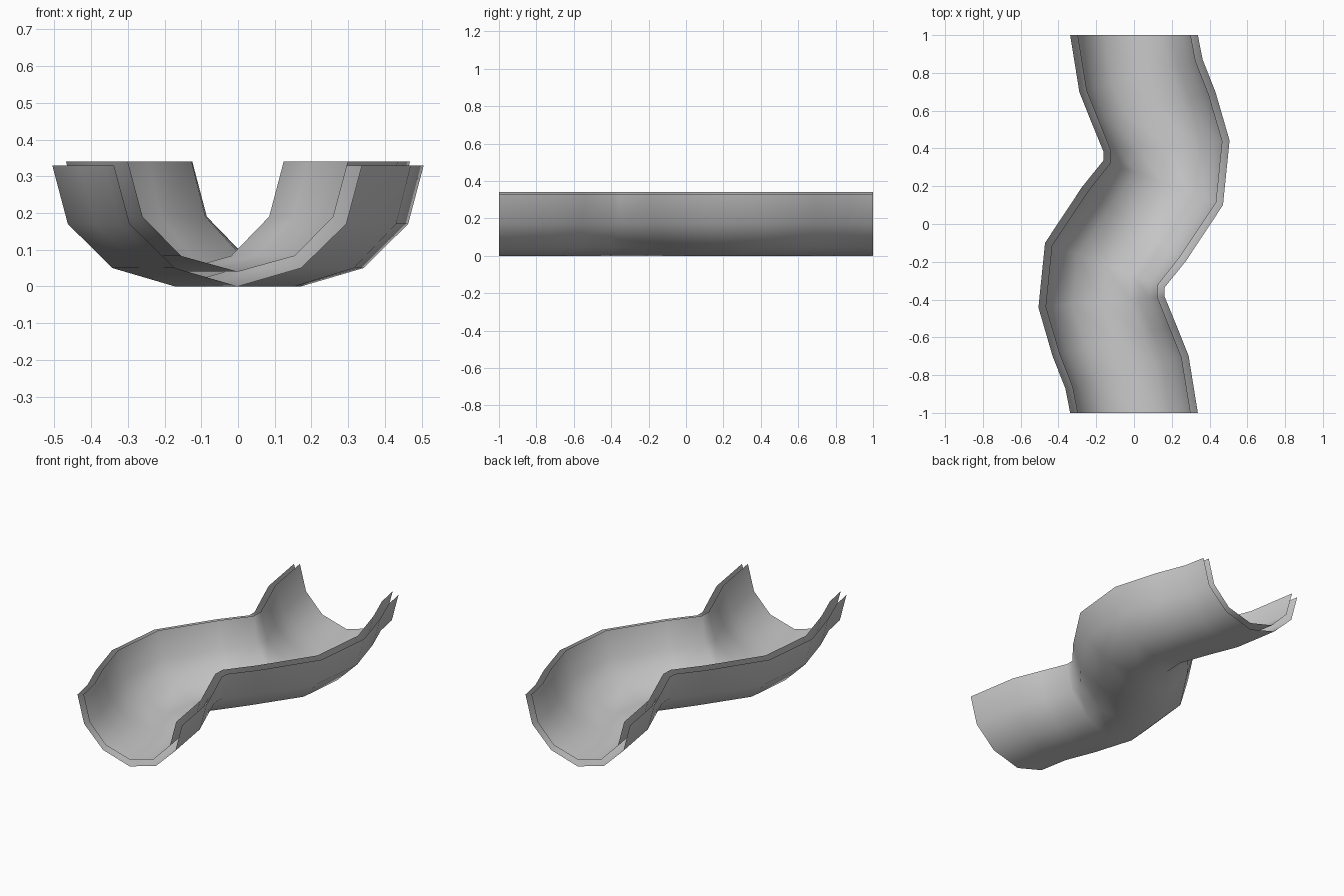
import bpy
import bmesh
from mathutils import Vector

if "Cube" in bpy.data.objects:
    bpy.data.objects.remove(bpy.data.objects["Cube"])

HALF_WIDTH = 0.338

# left and right rim points of the S path, from the back end to the middle
STATIONS = [((-0.338, 1.0), (0.338, 1.0)),
            ((-0.289, 0.697), (0.363, 0.872)),
            ((-0.226, 0.54), (0.432, 0.697)),
            ((-0.162, 0.384), (0.506, 0.442)),
            ((-0.162, 0.336), (0.471, 0.1)),
            ((-0.275, 0.196), (0.275, -0.196))]
path = [(Vector(l), Vector(r)) for l, r in STATIONS]
# the front half is the back half turned 180 degrees
path += [(-r, -l) for l, r in reversed(path[:-1])]

# half cross-sections (offset from centre, height), rim to bottom
OUTER = [(0.338, 0.33), (0.295, 0.17), (0.172, 0.05), (0, 0)]
INNER = [(0.30, 0.34), (0.26, 0.19), (0.155, 0.083), (0, 0.04)]


def sweep(name, half, face_up):
    profile = [(-x, z) for x, z in half] + half[-2::-1]
    bm = bmesh.new()
    rows = []
    for left, right in path:
        mid, side = (left + right) / 2, (right - left) / 2
        row = []
        for x, z in profile:
            p = mid + side * (x / HALF_WIDTH)
            row.append(bm.verts.new((p.x, p.y, z)))
        rows.append(row)
    for a, b in zip(rows, rows[1:]):
        for i in range(len(profile) - 1):
            quad = [a[i], b[i], b[i + 1], a[i + 1]]
            f = bm.faces.new(quad if face_up else quad[::-1])
            f.smooth = True
    mesh = bpy.data.meshes.new(name)
    bm.to_mesh(mesh)
    bm.free()
    obj = bpy.data.objects.new(name, mesh)
    bpy.context.collection.objects.link(obj)
    return obj


# two open sheets form the double-walled channel
sweep("outer_channel_shell", OUTER, False)
sweep("inner_channel_lining", INNER, True)
